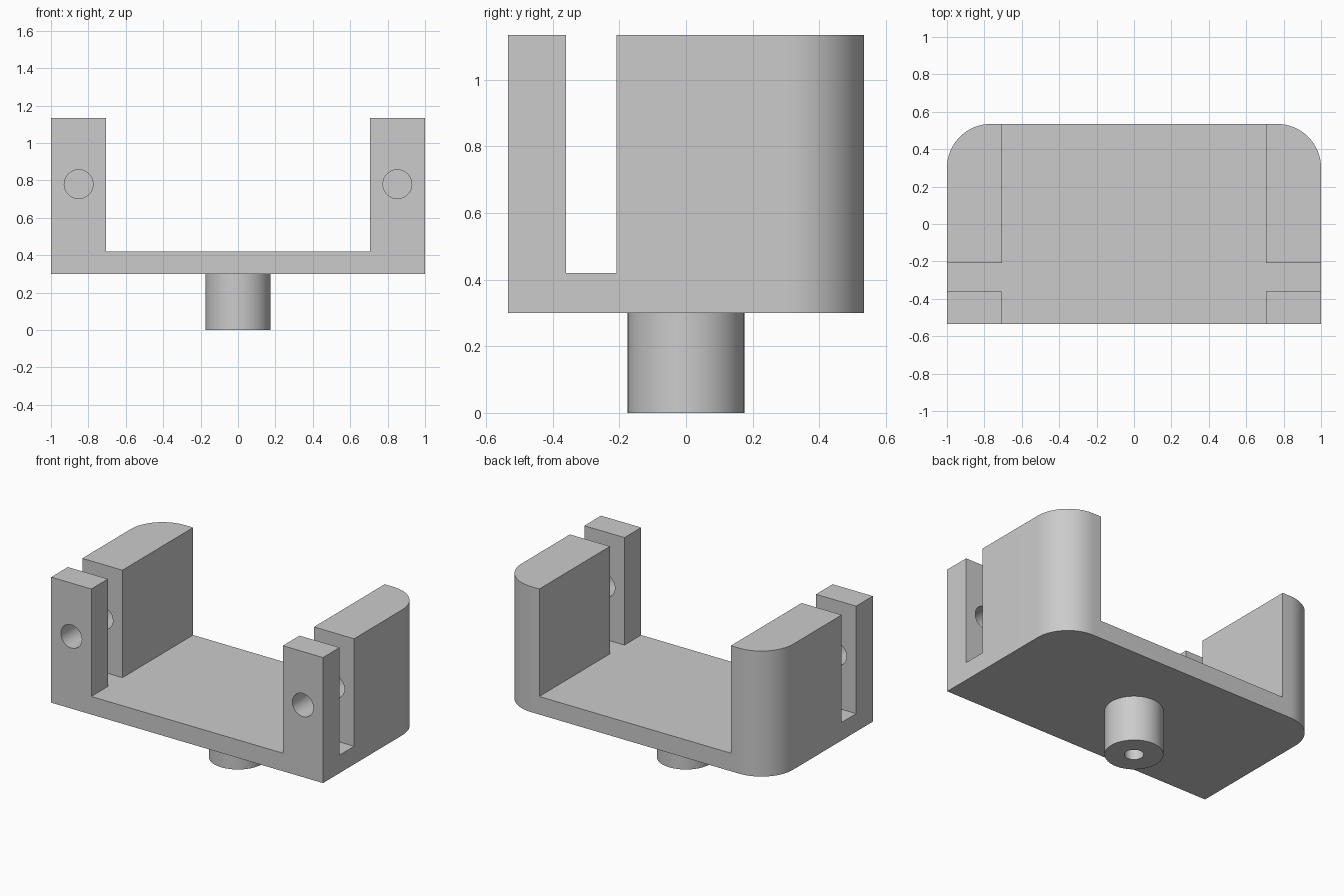
import bpy, bmesh
from math import pi, sin, cos, radians
from mathutils import Matrix

cube = bpy.data.objects.get("Cube")
if cube:
    bpy.data.objects.remove(cube, do_unlink=True)

HALF_X, HALF_Y = 1.0, 0.535
BASE_Z, FLOOR_Z, TOP_Z = 0.30, 0.42, 1.135
CORNER = 0.235
WALL_X = 0.705
SLOT_FRONT, SLOT_BACK = -0.36, -0.208

grey = bpy.data.materials.new("light grey")
grey.use_nodes = True
colour = (0.6, 0.6, 0.6, 1)
grey.diffuse_color = colour
grey.node_tree.nodes["Principled BSDF"].inputs["Base Color"].default_value = colour


def prism(name, outline, low, high, matrix=Matrix()):
    """Extrude a closed outline along local z from low to high."""
    bm = bmesh.new()
    face = bm.faces.new([bm.verts.new((x, y, low)) for x, y in outline])
    extruded = bmesh.ops.extrude_face_region(bm, geom=[face])["geom"]
    verts = [v for v in extruded if isinstance(v, bmesh.types.BMVert)]
    bmesh.ops.translate(bm, verts=verts, vec=(0, 0, high - low))
    bm.transform(matrix)
    bmesh.ops.recalc_face_normals(bm, faces=bm.faces)
    mesh = bpy.data.meshes.new(name)
    bm.to_mesh(mesh)
    bm.free()
    mesh.materials.append(grey)
    obj = bpy.data.objects.new(name, mesh)
    bpy.context.collection.objects.link(obj)
    return obj


def arc(cx, cy, radius, start, end, steps):
    angles = [start + (end - start) * i / steps for i in range(steps + 1)]
    return [(cx + radius * cos(a), cy + radius * sin(a)) for a in angles]


def circle(radius, cx=0, cy=0):
    return arc(cx, cy, radius, 0, 2 * pi, 64)[:-1]


def combine(target, tool, operation):
    """Apply a boolean with the tool, then discard the tool."""
    mod = target.modifiers.new(operation.title(), 'BOOLEAN')
    mod.operation, mod.solver, mod.object = operation, 'EXACT', tool
    bpy.context.view_layer.objects.active = target
    bpy.ops.object.modifier_apply(modifier=mod.name)
    bpy.data.objects.remove(tool, do_unlink=True)


# Solid body with rounded rear corners
cx, cy = HALF_X - CORNER, HALF_Y - CORNER
outline = [(-HALF_X, -HALF_Y), (HALF_X, -HALF_Y)]
outline += arc(cx, cy, CORNER, 0, pi / 2, 24)
outline += arc(-cx, cy, CORNER, pi / 2, pi, 24)
bracket = prism("bracket", outline, BASE_Z, TOP_Z)

# Central channel and side slots, cut together as a cross
right_half = [(WALL_X, -1), (WALL_X, SLOT_FRONT), (1.2, SLOT_FRONT),
              (1.2, SLOT_BACK), (WALL_X, SLOT_BACK), (WALL_X, 1)]
cross = right_half + [(-x, y) for x, y in reversed(right_half)]
combine(bracket, prism("channel_cutter", cross, FLOOR_Z, 1.4), 'DIFFERENCE')

# Blind pin holes through the front tabs into the rear blocks
along_y = Matrix.Rotation(radians(90), 4, 'X')
for side in (-1, 1):
    hole = prism("pin_hole_cutter", circle(0.077, side * 0.852, 0.78), -0.1, 0.7, along_y)
    combine(bracket, hole, 'DIFFERENCE')

# Mounting peg with a blind bore
combine(bracket, prism("peg", circle(0.175), 0, 0.36), 'UNION')
combine(bracket, prism("bore_cutter", circle(0.058), -0.1, 0.28), 'DIFFERENCE')

bpy.ops.object.select_all(action='DESELECT')
bracket.select_set(True)
bpy.context.view_layer.objects.active = bracket
bpy.ops.object.shade_smooth_by_angle(angle=radians(30))
